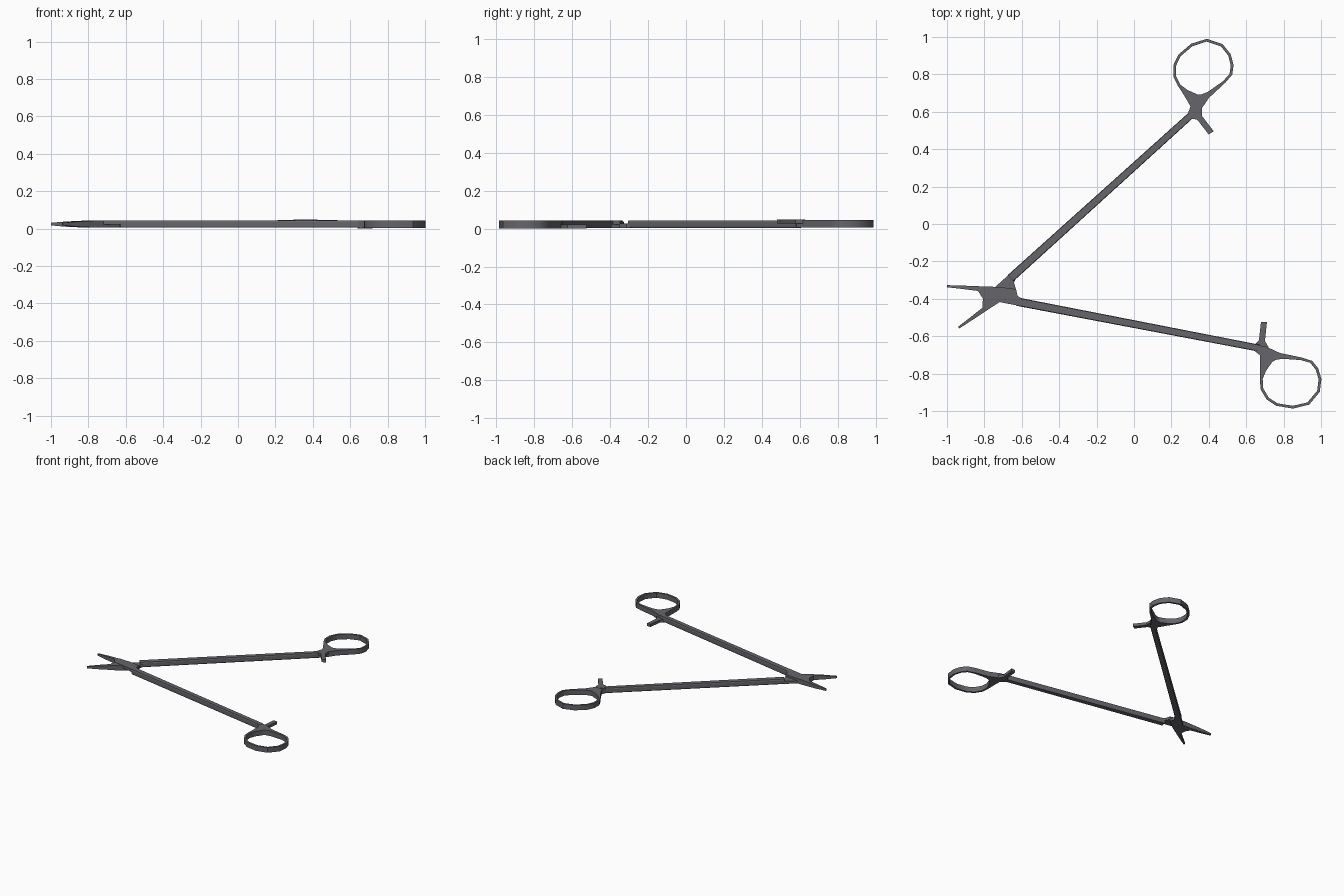
import bpy, bmesh, math
from mathutils import Matrix, Vector

if "Cube" in bpy.data.objects:
    bpy.data.objects.remove(bpy.data.objects["Cube"])

steel = bpy.data.materials.new("dark_steel")
steel.diffuse_color = (0.13, 0.13, 0.145, 1)
steel.use_nodes = True
steel.node_tree.nodes["Principled BSDF"].inputs["Base Color"].default_value = steel.diffuse_color

# The two halves are the same piece, turned over about the tool's long midline
MID = Vector((-0.96, -0.441, 0.024))
AXIS = Vector((math.cos(math.radians(15.6)), math.sin(math.radians(15.6)), 0))
FLIP = Matrix.Translation(MID) @ Matrix.Rotation(math.pi, 4, AXIS) @ Matrix.Translation(-MID)


def add_part(name, bm, smooth=False):
    """Make the lower half's part and its turned-over twin."""
    bmesh.ops.recalc_face_normals(bm, faces=bm.faces)
    for side, mat in (("lower", Matrix()), ("upper", FLIP)):
        me = bpy.data.meshes.new(f"{side}_{name}")
        bm.to_mesh(me)
        me.transform(mat)
        me.materials.append(steel)
        ob = bpy.data.objects.new(f"{side}_{name}", me)
        bpy.context.collection.objects.link(ob)
        if smooth:
            bpy.ops.object.select_all(action='DESELECT')
            ob.select_set(True)
            bpy.context.view_layer.objects.active = ob
            bpy.ops.object.shade_smooth_by_angle(angle=math.radians(35))
    bm.free()


def loft(name, sections):
    """Skin a row of equal-length cross-sections and cap both ends."""
    bm = bmesh.new()
    rows = [[bm.verts.new(p) for p in s] for s in sections]
    n = len(rows[0])
    for a, b in zip(rows, rows[1:]):
        for i in range(n):
            j = (i + 1) % n
            bm.faces.new((a[i], a[j], b[j], b[i]))
    bm.faces.new(rows[0])
    bm.faces.new(rows[-1])
    add_part(name, bm)


def plate(name, outline, z0, z1):
    loft(name, [[(x, y, z) for x, y in outline] for z in (z0, z1)])


# Tapered jaw
def jaw_section(p, q, z0, z1):
    return [(*p, z0), (*q, z0), (*q, z1), (*p, z1)]


loft("jaw", [jaw_section((-1.0, -0.338), (-1.0, -0.327), 0.017, 0.031),
             jaw_section((-0.92, -0.347), (-0.90, -0.330), 0.010, 0.038),
             jaw_section((-0.834, -0.358), (-0.80, -0.334), 0.006, 0.042)])

# Full-height root of the jaw, and the half-height lap joint plate
plate("jaw_root", [(-0.834, -0.358), (-0.80, -0.334), (-0.74, -0.336), (-0.807, -0.401)],
      0.006, 0.042)
plate("lap_joint", [(-0.834, -0.358), (-0.80, -0.334), (-0.717, -0.337), (-0.631, -0.348),
                    (-0.622, -0.385), (-0.604, -0.396), (-0.612, -0.438), (-0.717, -0.418),
                    (-0.807, -0.401)], 0.022, 0.0435)

# Long shank with slightly broken edges
start, end = Vector((-0.625, -0.415, 0.024)), Vector((0.67, -0.664, 0.024))
side = (end - start).cross(Vector((0, 0, 1))).normalized()


def shank_section(c, w, h):
    ring = [(1, .6), (.85, 1), (-.85, 1), (-1, .6), (-1, -.6), (-.85, -1), (.85, -1), (1, -.6)]
    return [c + side * (w * a) + Vector((0, 0, h * b)) for a, b in ring]


loft("shank", [shank_section(start, 0.0225, 0.0195), shank_section(end, 0.0185, 0.0195)])

# Finger ring with its solid web: outer x, outer y, wall thickness toward the centre
T = 0.015
ring = [(.674, -.700, .075), (.675, -.775, .032), (.673, -.829, T), (.677, -.885, T),
        (.709, -.938, T), (.760, -.972, T), (.850, -.987, T), (.936, -.966, T),
        (.993, -.898, T), (1.002, -.829, T), (.985, -.772, T), (.953, -.732, T),
        (.898, -.714, T), (.781, -.690, .033), (.705, -.655, .089), (.642, -.645, .134),
        (.640, -.675, .118)]
centre = Vector((.838, -.835))
bm = bmesh.new()
loops = []
for x, y, t in ring:
    o = Vector((x, y))
    i = o + (centre - o).normalized() * t
    loops.append([bm.verts.new((p.x, p.y, z))
                  for p, z in ((o, .002), (o, .042), (i, .042), (i, .002))])
for a, b in zip(loops, loops[1:] + loops[:1]):
    for k in range(4):
        m = (k + 1) % 4
        bm.faces.new((a[k], a[m], b[m], b[k]))
add_part("finger_ring", bm, smooth=True)

# Ratchet tab with flared foot
plate("ratchet", [(.640, -.650), (.668, -.622), (.679, -.524), (.711, -.524),
                  (.700, -.625), (.720, -.660), (.690, -.690), (.655, -.680)], 0.0, 0.022)
